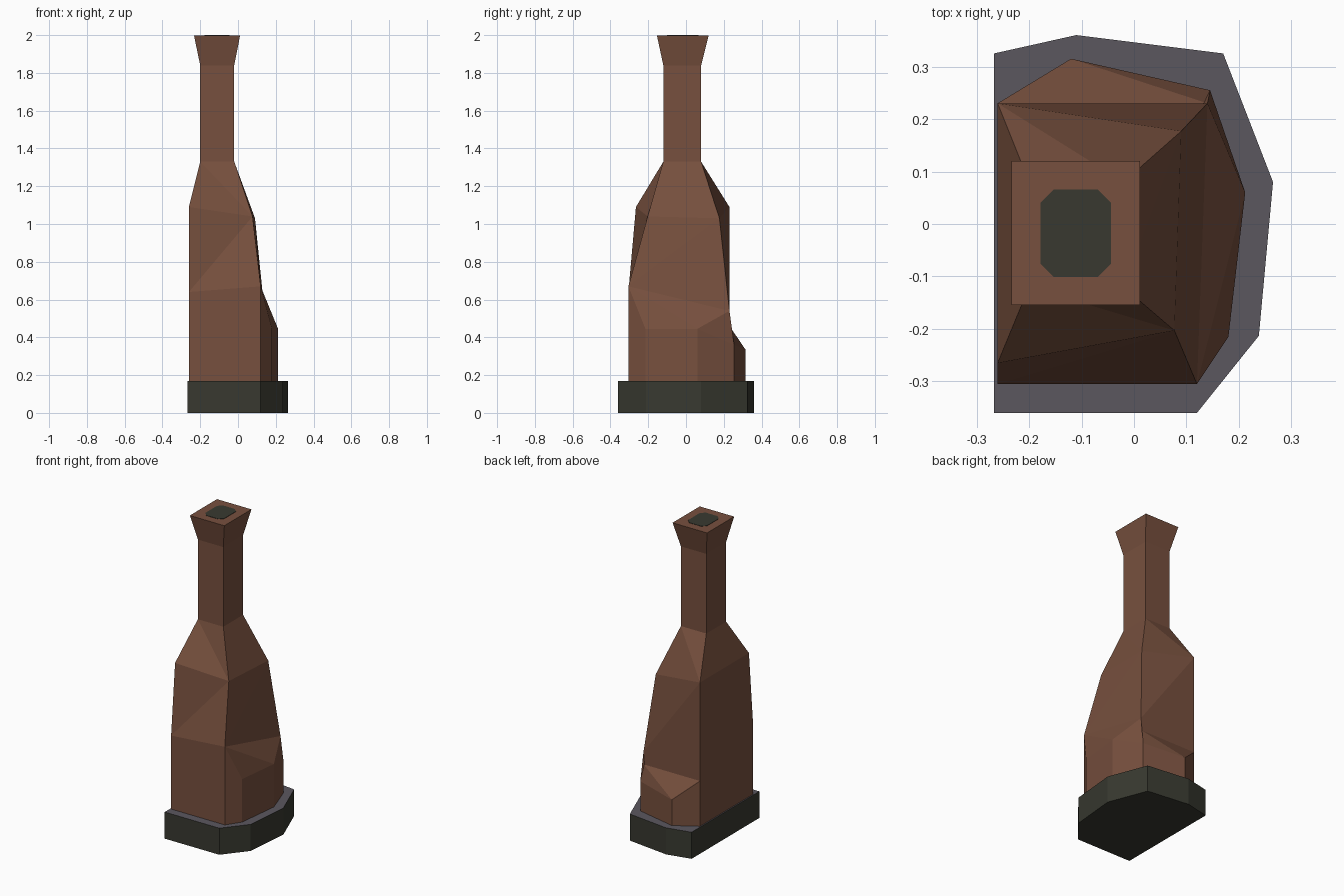
import bpy, bmesh
from mathutils import Vector

if "Cube" in bpy.data.objects:
    bpy.data.objects.remove(bpy.data.objects["Cube"])


def material(name, rgb):
    m = bpy.data.materials.new(name)
    lin = [(c / 255 / 12.92) if c / 255 <= 0.04045 else ((c / 255 + 0.055) / 1.055) ** 2.4 for c in rgb]
    m.diffuse_color = (*lin, 1)
    m.use_nodes = True
    m.node_tree.nodes["Principled BSDF"].inputs["Base Color"].default_value = m.diffuse_color
    return m


brick = material("brown_brick", (119, 80, 62))
dark = material("dark_charcoal", (56, 57, 48))
stone = material("grey_stone", (91, 87, 95))


def finish(bm, name, mats):
    bmesh.ops.recalc_face_normals(bm, faces=bm.faces[:])
    me = bpy.data.meshes.new(name)
    bm.to_mesh(me)
    bm.free()
    ob = bpy.data.objects.new(name, me)
    bpy.context.collection.objects.link(ob)
    for m in mats:
        me.materials.append(m)
    return ob


def prism(name, outline, z0, z1, mats):
    bm = bmesh.new()
    f = bm.faces.new([bm.verts.new((x, y, z0)) for x, y in outline])
    top = bmesh.ops.extrude_face_region(bm, geom=[f])["geom"]
    for v in top:
        if isinstance(v, bmesh.types.BMVert):
            v.co.z = z1
    return finish(bm, name, mats)


def hull(name, upper, floor_z, anchor):
    """Convex lump: upper points, their feet, and one point inside the body."""
    bm = bmesh.new()
    for x, y, z in upper:
        bm.verts.new((x, y, z))
        bm.verts.new((x, y, floor_z))
    bm.verts.new(anchor)
    bmesh.ops.convex_hull(bm, input=bm.verts[:])
    return finish(bm, name, [brick])


def rect(x0, x1, y0, y1, z):
    return [(x0, y0, z), (x1, y0, z), (x1, y1, z), (x0, y1, z)]


# Stone plinth, its top face in lighter grey
plinth = prism("plinth", [(-.267, -.36), (.12, -.36), (.238, -.213), (.265, .08),
                          (.17, .325), (-.11, .36), (-.267, .325)], 0, .17, [dark, stone])
for p in plinth.data.polygons:
    if p.normal.z > .9:
        p.material_index = 1

# Chimney stack: rings run front left, front right, back right, back left
rings = [
    [(-.26, -.305, .1), (.12, -.305, .1), (.14, .23, .1), (-.26, .23, .1)],
    [(-.26, -.305, .64), (.12, -.305, .67), (.14, .23, .54), (-.26, .23, .54)],
    [(-.26, -.265, 1.09), (.077, -.203, 1.04), (.09, .177, 1.03), (-.26, .23, 1.09)],
    rect(-.2, -.02, -.12, .08, 1.33),
    rect(-.2, -.02, -.12, .08, 1.84),
    rect(-.233, .011, -.154, .12, 1.998),
]
bm = bmesh.new()
vr = [[bm.verts.new(p) for p in r] for r in rings]
bm.faces.new(vr[0])
bm.faces.new(vr[-1])
for k, (lo, hi) in enumerate(zip(vr, vr[1:])):
    for i in range(4):
        j = (i + 1) % 4
        if k == 1:  # twisted middle section is split along its visible folds
            bm.faces.new((lo[i], lo[j], hi[j]))
            bm.faces.new((lo[i], hi[j], hi[i]))
        elif k == 2:
            bm.faces.new((lo[i], lo[j], hi[i]))
            bm.faces.new((lo[j], hi[j], hi[i]))
        else:
            bm.faces.new((lo[i], lo[j], hi[j], hi[i]))
# back fold runs from upper left shoulder to lower right
for e in bm.edges[:]:
    if set(e.verts) == {vr[1][2], vr[2][3]}:
        break
finish(bm, "chimney_stack", [brick])

# Sloping lump on the right side
hull("right_buttress", [(.12, -.305, .67), (.18, -.215, .445), (.212, .06, .445),
                        (.14, .23, .54), (.145, .255, .36)], .1, Vector((-.1, 0, .1)))

# Wedge on the back
hull("back_buttress", [(-.26, .23, .46), (.14, .23, .46), (.145, .255, .36),
                       (-.12, .315, .335)], .1, Vector((-.1, 0, .1)))

# Dark flue opening on top
x0, x1, y0, y1, c = -.178, -.044, -.101, .066, .025
prism("flue_opening", [(x0 + c, y0), (x1 - c, y0), (x1, y0 + c), (x1, y1 - c),
                       (x1 - c, y1), (x0 + c, y1), (x0, y1 - c), (x0, y0 + c)], 1.994, 2.0, [dark])
